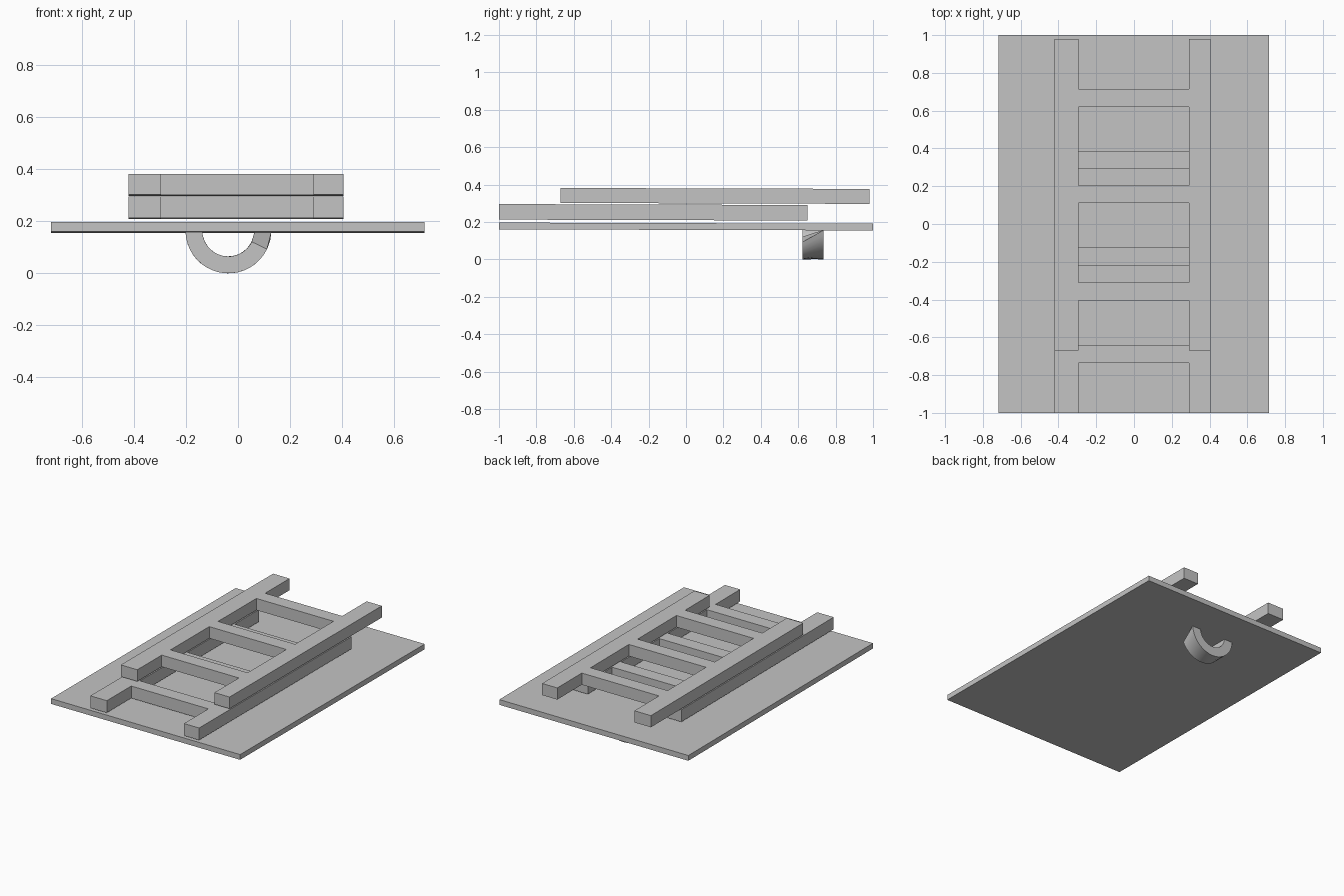
import bpy, bmesh, math

if "Cube" in bpy.data.objects:
    bpy.data.objects.remove(bpy.data.objects["Cube"])

grey = bpy.data.materials.new("plain grey")
grey.diffuse_color = (0.55, 0.55, 0.55, 1)
grey.use_nodes = True
grey.node_tree.nodes["Principled BSDF"].inputs["Base Color"].default_value = grey.diffuse_color
TILT = -0.003  # the whole stack drops very slightly toward the back


def finish(name, bm):
    bmesh.ops.recalc_face_normals(bm, faces=bm.faces)
    mesh = bpy.data.meshes.new(name)
    bm.to_mesh(mesh)
    bm.free()
    mesh.materials.append(grey)
    ob = bpy.data.objects.new(name, mesh)
    bpy.context.collection.objects.link(ob)
    return ob


def extrude_outline(name, faces, z0, z1):
    """Extrude flat quads, given as (x0, x1, y0, y1), into one welded solid."""
    bm = bmesh.new()
    for x0, x1, y0, y1 in faces:
        bm.faces.new([bm.verts.new((x, y, z0 + TILT * y))
                      for x, y in ((x0, y0), (x1, y0), (x1, y1), (x0, y1))])
    bmesh.ops.remove_doubles(bm, verts=bm.verts, dist=1e-5)
    top = bmesh.ops.extrude_face_region(bm, geom=bm.faces[:], use_keep_orig=True)["geom"]
    bmesh.ops.translate(bm, vec=(0, 0, z1 - z0),
                        verts=[g for g in top if isinstance(g, bmesh.types.BMVert)])
    return finish(name, bm)


def ladder(name, y0, z0, z1):
    """Two rails joined by three evenly spaced rungs."""
    cuts = [0, 0.265, 0.36, 0.77, 0.865, 1.27, 1.365, 1.65]
    cuts = [0, 0.265, 0.36, 0.78, 0.875, 1.29, 1.385, 1.65]
    quads = []
    for i, (a, b) in enumerate(zip(cuts, cuts[1:])):
        quads.append((-0.42, -0.295, y0 + a, y0 + b))
        quads.append((0.29, 0.405, y0 + a, y0 + b))
        if i % 2:
            quads.append((-0.295, 0.29, y0 + a, y0 + b))
    return extrude_outline(name, quads, z0, z1)


# Base board and the two stacked ladders
extrude_outline("base_board", [(-0.718, 0.716, -1, 1)], 0.158, 0.194)
ladder("lower_ladder", -1.0, 0.210, 0.293)
ladder("upper_ladder", -0.67, 0.300, 0.380)

# Curved hook under the board, its right end cut on a slant
bm = bmesh.new()
SEGMENTS = 18
rings = []
for i in range(SEGMENTS + 1):
    t = i / SEGMENTS
    ring = []
    for r, y, end in ((0.165, 0.622, 334), (0.165, 0.735, 357),
                      (0.100, 0.735, 356), (0.100, 0.622, 334)):
        a = math.radians(181 + (end - 181) * t)
        ring.append(bm.verts.new((-0.037 + r * math.cos(a), y, 0.165 + r * math.sin(a))))
    rings.append(ring)
for a, b in zip(rings, rings[1:]):
    for k in range(4):
        bm.faces.new((a[k], a[(k + 1) % 4], b[(k + 1) % 4], b[k]))
bm.faces.new(rings[0])
bm.faces.new(rings[-1])
hook = finish("hook", bm)
bpy.context.view_layer.objects.active = hook
hook.select_set(True)
bpy.ops.object.shade_smooth_by_angle(angle=math.radians(30))
